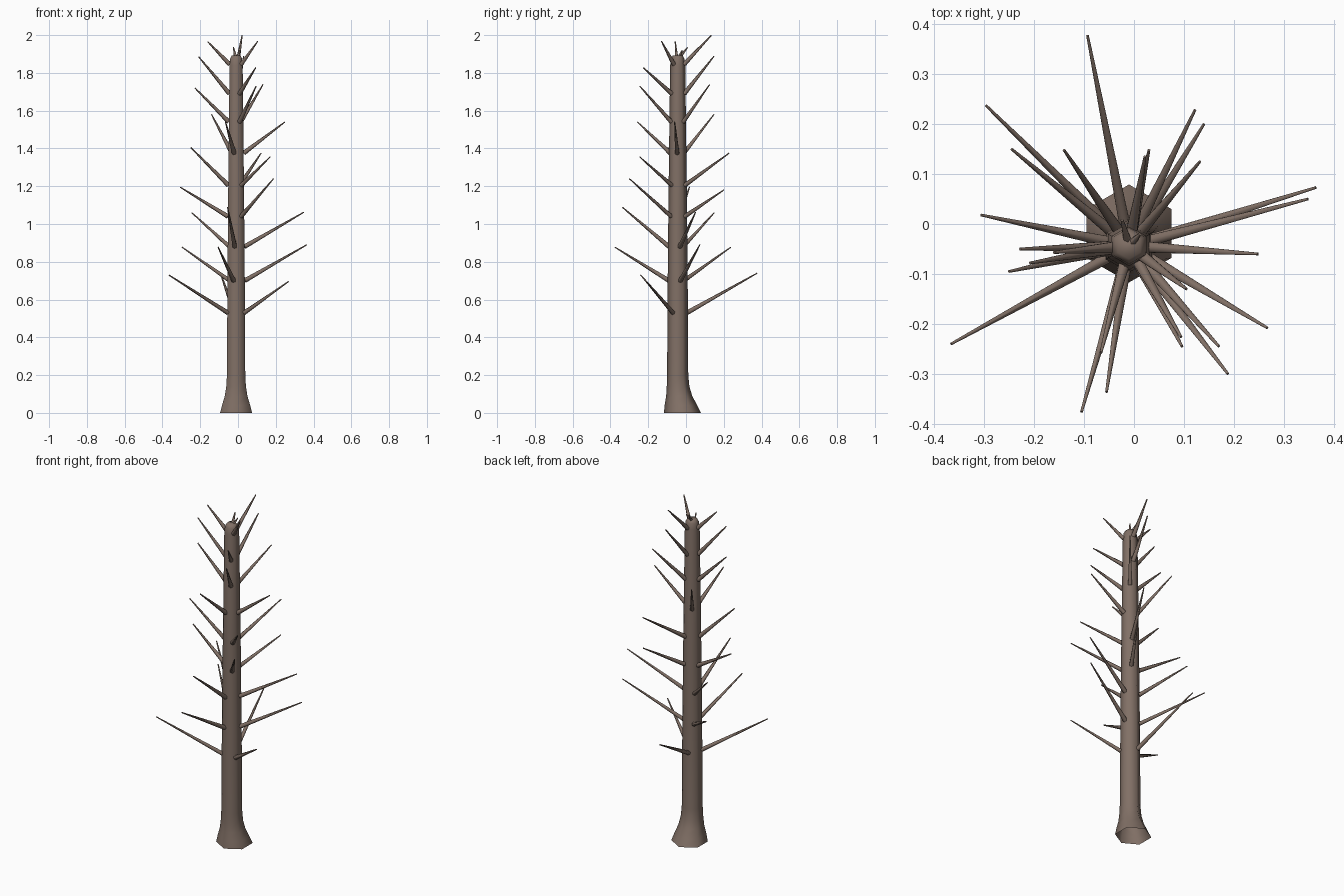
import bpy, bmesh, math
from mathutils import Vector

cube = bpy.data.objects.get("Cube")
if cube:
    bpy.data.objects.remove(cube, do_unlink=True)

bark = bpy.data.materials.new("brown bark")
bark.use_nodes = True
COLOR = (0.22, 0.162, 0.132, 1)
bark.diffuse_color = COLOR
bark.node_tree.nodes["Principled BSDF"].inputs["Base Color"].default_value = COLOR

SIDES = 6
AXIS = Vector((-0.01, -0.044, 0))


def ring(bm, centre, u, v, radius, sides):
    return [bm.verts.new(centre + radius * (math.cos(a) * u + math.sin(a) * v))
            for a in (math.tau * (i + 0.5) / sides for i in range(sides))]


def bridge(bm, a, b):
    for i in range(len(a)):
        j = (i + 1) % len(a)
        bm.faces.new((a[i], a[j], b[j], b[i]))


def finish(bm, name, angle):
    mesh = bpy.data.meshes.new(name)
    bm.to_mesh(mesh)
    bm.free()
    mesh.materials.append(bark)
    obj = bpy.data.objects.new(name, mesh)
    bpy.context.collection.objects.link(obj)
    bpy.ops.object.select_all(action='DESELECT')
    obj.select_set(True)
    bpy.context.view_layer.objects.active = obj
    bpy.ops.object.shade_smooth_by_angle(angle=math.radians(angle))
    return obj


# Trunk: six-sided, flared foot, rounded top; each row is height, radius, y
bm = bmesh.new()
profile = [(0, .098, -.019), (.04, .086, -.027), (.09, .069, -.036),
           (.14, .060, -.042), (.2, .056, -.044), (.7, .053, -.044),
           (1.2, .048, -.044), (1.84, .040, -.044), (1.875, .036, -.044),
           (1.893, .026, -.044)]
rows = [ring(bm, Vector((AXIS.x, y, z)), Vector((1, 0, 0)), Vector((0, 1, 0)), r, SIDES)
        for z, r, y in profile]
for low, high in zip(rows, rows[1:]):
    bridge(bm, low, high)
bm.faces.new(rows[-1])
finish(bm, "trunk", 65)


# Branches: thin tapered spikes leaving the trunk surface toward a tip
def branch(name, tip, base_z, reach, thick):
    tip = Vector(tip)
    out = Vector((tip.x - AXIS.x, tip.y - AXIS.y, 0)).normalized()
    base = Vector((AXIS.x, AXIS.y, base_z)) + out * reach
    along = (tip - base).normalized()
    u = along.cross(Vector((0, 0, 1))).normalized()
    v = u.cross(along)
    bm = bmesh.new()
    a = ring(bm, base, u, v, thick, SIDES)
    b = ring(bm, tip, u, v, 0.003, SIDES)
    bridge(bm, a, b)
    bm.faces.new(b)
    bm.faces.new(a[::-1])
    bmesh.ops.recalc_face_normals(bm, faces=bm.faces)
    finish(bm, name, 65)


# Whorls of three, from the lowest to the highest
whorls = [
    (.53, [(-.093, .377, .74), (-.366, -.24, .73), (.267, -.208, .695)]),
    (.70, [(-.296, .237, .877), (-.105, -.376, .877), (.364, .073, .89)]),
    (.88, [(-.245, .15, 1.06), (-.055, -.336, 1.088), (.348, .05, 1.062)]),
    (1.04, [(-.306, .018, 1.195), (.14, .2, 1.18), (.188, -.3, 1.24)]),
    (1.205, [(-.25, -.095, 1.405), (.17, -.245, 1.355), (.122, .228, 1.375)]),
    (1.375, [(-.14, .148, 1.58), (.248, -.06, 1.54), (-.066, -.257, 1.54)]),
    (1.54, [(-.228, -.05, 1.72), (.096, -.245, 1.73), (.132, .125, 1.738)]),
    (1.69, [(-.208, -.078, 1.885), (.094, -.226, 1.828), (.03, .148, 1.888)]),
    (1.845, [(-.16, -.057, 1.965), (.105, -.13, 1.968), (.022, .135, 2.0)]),
]
for level, (z, tips) in enumerate(whorls, 1):
    for n, tip in enumerate(tips, 1):
        branch(f"branch_{level}_{n}", tip, z, 0.052 - 0.002 * level, 0.0125)

# Small shoots on the crown
branch("crown_shoot_1", (-.024, .008, 1.935), 1.875, 0.004, 0.010)
branch("crown_shoot_2", (.012, -.02, 1.92), 1.875, 0.004, 0.010)
